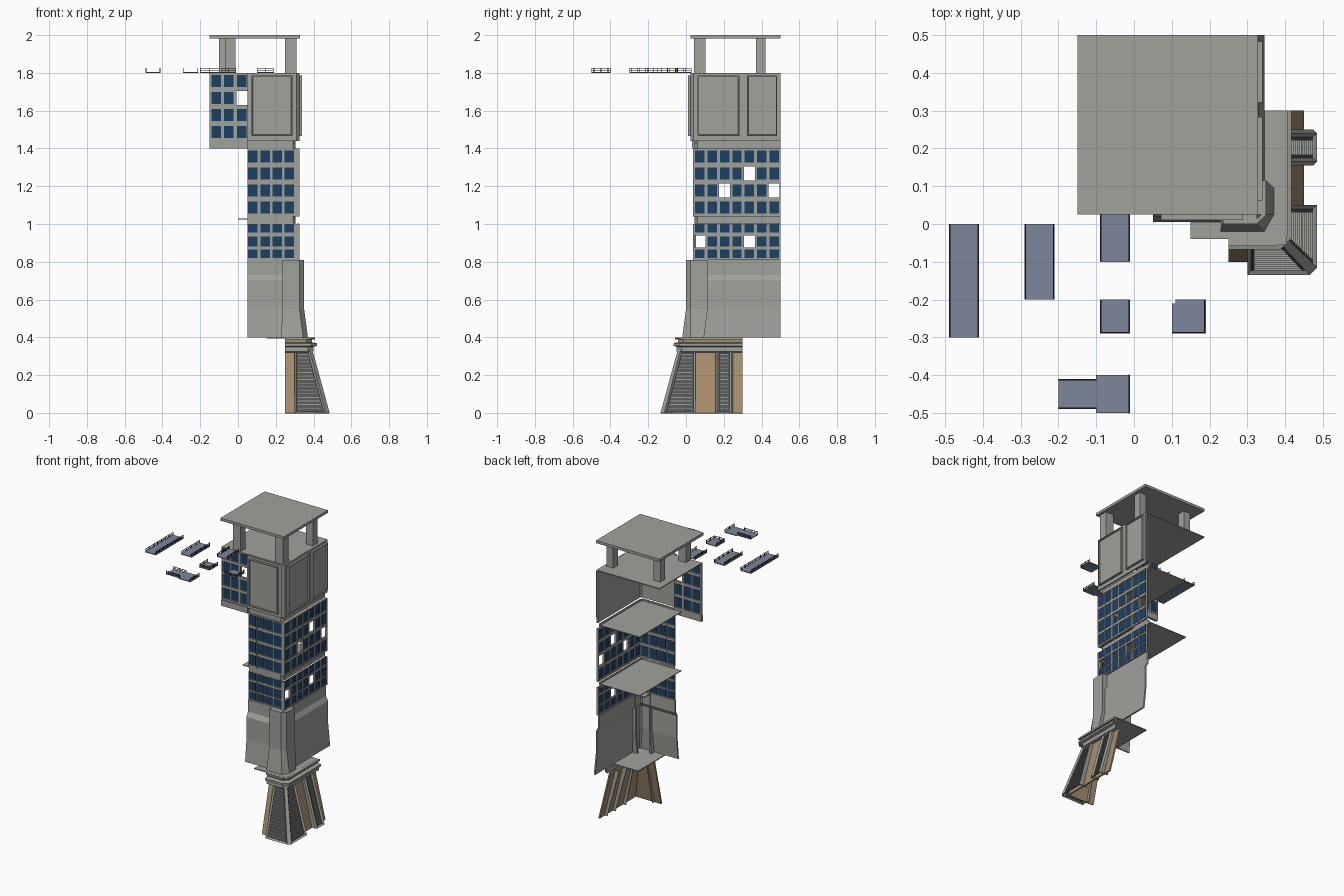
import bpy, bmesh
from mathutils import Vector

if "Cube" in bpy.data.objects:
    bpy.data.objects.remove(bpy.data.objects["Cube"])


def material(name, rgb):
    m = bpy.data.materials.new(name)
    m.diffuse_color = (*rgb, 1)
    m.use_nodes = True
    m.node_tree.nodes["Principled BSDF"].inputs["Base Color"].default_value = m.diffuse_color
    return m


GREY = material("concrete grey", (0.35, 0.36, 0.33))
BLUE = material("window blue", (0.012, 0.05, 0.125))
TAN = material("tan stone", (0.38, 0.27, 0.155))
DARK = material("grille dark grey", (0.09, 0.095, 0.09))
SLATE = material("balcony slate blue", (0.20, 0.24, 0.33))
RAIL = material("rail charcoal", (0.03, 0.03, 0.035))


def finish(name, bm, mats):
    me = bpy.data.meshes.new(name)
    bm.to_mesh(me)
    bm.free()
    for m in mats:
        me.materials.append(m)
    ob = bpy.data.objects.new(name, me)
    bpy.context.collection.objects.link(ob)
    return ob


def add_box(bm, a, b, mi=0):
    vs = bmesh.ops.create_cube(bm, size=1)["verts"]
    for v in vs:
        v.co = Vector([(a[i] + b[i]) / 2 + v.co[i] * abs(b[i] - a[i]) for i in range(3)])
    faces = {f for v in vs for f in v.link_faces}
    for f in faces:
        f.material_index = mi
    return faces


def box(name, a, b, mat):
    bm = bmesh.new()
    add_box(bm, a, b)
    return finish(name, bm, [mat])


def loft(name, rings, mat, thick=0.01, panels=None):
    """Open wall lofted through rings of (z, plan path); chosen spans get inset grilles."""
    bm = bmesh.new()
    rows = [[bm.verts.new((x, y, z)) for x, y in path] for z, path in rings]
    picked = []
    for r0, r1 in zip(rows, rows[1:]):
        for i in range(len(r0) - 1):
            f = bm.faces.new((r0[i], r0[i + 1], r1[i + 1], r1[i]))
            if panels and i in panels:
                picked.append(f)
    bm.normal_update()
    if picked:
        bmesh.ops.inset_individual(bm, faces=picked, thickness=0.014, depth=-0.01)
        for f in picked:
            f.material_index = 1
    ob = finish(name, bm, [mat, DARK])
    if thick:
        s = ob.modifiers.new("thickness", "SOLIDIFY")
        s.thickness, s.offset = thick, -1
    return ob


def corner(x0, xo, yend, ch=0.015):
    """Plan path round the front right corner, mirrored on its diagonal."""
    yo = 0.35 - xo
    return [(x0, yo), (xo - ch, yo), (xo, yo + ch), (xo, yend)]


# Tapered base: tan walls behind grilled piers
loft("base_stone_wall", [(0, [(0.25, -0.10), (0.45, -0.10), (0.45, 0.3)]),
                         (0.33, [(0.25, -0.02), (0.37, -0.02), (0.37, 0.3)])], TAN)
low = [(0.30, -0.07), (0.30, -0.135), (0.465, -0.135), (0.485, -0.115), (0.485, 0.05), (0.42, 0.05)]
top = [(0.30, 0.0), (0.30, -0.045), (0.38, -0.045), (0.395, -0.03), (0.395, 0.05), (0.35, 0.05)]
loft("corner_pier", [(0, low), (0.33, top)], GREY, 0.006, {1, 3})
low = [(0.42, 0.155), (0.475, 0.155), (0.485, 0.165), (0.485, 0.24), (0.475, 0.25), (0.42, 0.25)]
loft("side_pier", [(0, low), (0.33, [(x - 0.09, y) for x, y in low])], GREY, 0.006, {2})


# Louvres across the pier grilles
def louvres(name, count, bar):
    bm = bmesh.new()
    for i in range(count):
        t = 0.07 + 0.86 * i / (count - 1)
        z = 0.33 * t
        add_box(bm, *bar(t, z))
    finish(name, bm, [GREY])


louvres("corner_front_louvres", 16, lambda t, z: (
    (0.318, -0.130 + 0.09 * t, z), (0.449 - 0.085 * t, -0.122 + 0.09 * t, z + 0.004)))
louvres("corner_side_louvres", 16, lambda t, z: (
    (0.472 - 0.09 * t, -0.099 + 0.085 * t, z), (0.480 - 0.09 * t, 0.032, z + 0.004)))
louvres("side_pier_louvres", 16, lambda t, z: (
    (0.472 - 0.09 * t, 0.182, z), (0.480 - 0.09 * t, 0.223, z + 0.004)))

# Cornice above the base
prof = [(0.32, 0.385), (0.325, 0.40), (0.35, 0.40), (0.355, 0.417), (0.368, 0.417), (0.373, 0.40), (0.375, 0.38)]
loft("base_cornice", [(z, corner(0.25, x, 0.3, 0.03)) for z, x in prof], GREY)
loft("cornice_stripe", [(z, corner(0.25, 0.393, 0.3, 0.03)) for z in (0.37, 0.392)], TAN)
loft("cornice_cap", [(z, corner(0.25, 0.408, 0.3, 0.03)) for z in (0.388, 0.4)], GREY)
box("base_floor", (0.15, -0.04, 0.394), (0.39, 0.3, 0.4), GREY)
box("base_floor_edge", (0.25, -0.055, 0.394), (0.405, 0.3, 0.3995), GREY)

# Flared lower storey with corner buttress
prof = [(0.4, 0.345), (0.55, 0.33), (0.70, 0.33), (0.73, 0.313), (0.81, 0.313)]
loft("lower_wall", [(z, corner(0.05, x, 0.5)) for z, x in prof], GREY)


def buttress(e):
    return [(0.235 - e / 3, 0.05), (0.235 - e / 3, -e), (0.325 + e, -e), (0.35 + e, 0.025 + e - e),
            (0.35 + e, 0.115 - e), (0.30, 0.115 - e)]


loft("corner_buttress", [(0.4, buttress(0.02)), (0.55, buttress(0)), (0.81, buttress(0))], GREY)
box("buttress_cap", (0.235, 0.004, 0.804), (0.325, 0.115, 0.81), GREY)
box("buttress_cap_side", (0.3, 0.025, 0.804), (0.349, 0.114, 0.8095), GREY)


# Window walls: bars, trim plates and glass, with some cells left open
def window_wall(name, side, pos, u0, u1, z0, z1, cols, rows, holes=()):
    bm = bmesh.new()

    def put(ua, ub, za, zb, d0, d1, mi=0):
        if side:
            add_box(bm, (pos - d1, ua, za), (pos - d0, ub, zb), mi)
        else:
            add_box(bm, (ua, pos + d0, za), (ub, pos + d1, zb), mi)

    half = 0.029
    edges = [u0] + [v for c in cols for v in (c - half, c + half)] + [u1]
    for a, b in zip(edges[::2], edges[1::2]):
        if b > a:
            put(a, b, z0, z1, 0, 0.016)
    levels = [z0] + [v for c, h in rows for v in (c - h / 2 - 0.004, c + h / 2 + 0.004)] + [z1]
    for a, b in zip(levels[::2], levels[1::2]):
        if b > a:
            put(u0, u1, a, b, 0.001, 0.015)
    for i, c in enumerate(cols):
        for j, (zc, h) in enumerate(rows):
            if (i, j) not in holes:
                put(c - half, c + half, zc - h / 2 - 0.004, zc + h / 2 + 0.004, 0.006, 0.01)
                put(c - 0.025, c + 0.025, zc - h / 2, zc + h / 2, 0.004, 0.012, 1)
    finish(name, bm, [GREY, BLUE])


front_cols = [0.079 + 0.0645 * i for i in range(4)]
side_cols = [0.0735 + 0.0655 * i for i in range(7)]
small = [(0.8425, 0.045), (0.9075, 0.055), (0.9775, 0.045)]
tall = [(1.0875 + 0.09 * i, 0.065) for i in range(4)]
high = [(z + 0.4, h) for z, h in tall]
for label, z0, z1, rows, holes in (("lower", 0.81, 1.0, small, {(0, 1), (4, 1)}),
                                   ("middle", 1.04, 1.4, tall, {(4, 2), (2, 1), (6, 1)})):
    window_wall(label + "_front_windows", False, 0.038, 0.05, 0.309, z0, z1, front_cols, rows)
    window_wall(label + "_side_windows", True, 0.325, 0.038, 0.5, z0, z1, side_cols, rows, holes)
window_wall("overhang_windows", False, 0.038, -0.15, 0.05, 1.44, 1.8, [-0.115, -0.05, 0.0205], high, {(2, 2)})

# Recessed bands and floors between the storeys
for label, z in (("lower", 1.0), ("upper", 1.4)):
    loft(label + "_band", [(z, corner(0.05, 0.305, 0.5)), (z + 0.04, corner(0.05, 0.305, 0.5))], GREY)
    box(label + "_floor", (0.0, 0.05, z + 0.025), (0.30, 0.5, z + 0.03), GREY)
box("overhang_band", (-0.15, 0.032, 1.4), (0.05, 0.05, 1.44), GREY)

# Plain upper storey with raised, inset panels
loft("upper_wall", [(1.44, corner(0.05, 0.325, 0.5)), (1.8, corner(0.05, 0.325, 0.5))], GREY)
box("upper_deck", (-0.15, 0.04, 1.794), (0.315, 0.5, 1.8), GREY)


def panel(name, a, b, direction):
    bm = bmesh.new()
    faces = add_box(bm, a, b)
    bm.normal_update()
    out = [f for f in faces if f.normal.dot(Vector(direction)) > 0.9]
    bmesh.ops.inset_individual(bm, faces=out, thickness=0.008, depth=0)
    bmesh.ops.inset_individual(bm, faces=out, thickness=0.003, depth=-0.008)
    finish(name, bm, [GREY])


panel("front_panel", (0.072, 0.01, 1.465), (0.288, 0.026, 1.785), (0, -1, 0))
for n, (y0, y1) in enumerate(((0.062, 0.283), (0.322, 0.483))):
    panel(f"side_panel_{n + 1}", (0.324, y0, 1.465), (0.34, y1, 1.785), (1, 0, 0))

# Roof slab on four columns
box("roof_slab", (-0.15, 0.025, 1.982), (0.328, 0.5, 2.0), GREY)
for n, (x, y, s) in enumerate(((0.28, 0.072, 0.06), (-0.04, 0.07, 0.055), (0.28, 0.395, 0.05), (-0.075, 0.395, 0.05))):
    box(f"roof_column_{n + 1}", (x - s / 2, y - s / 2, 1.8), (x + s / 2, y + s / 2, 1.982), GREY)


# Loose balcony pieces with thin railings
def balcony(name, plates, rails):
    bm = bmesh.new()
    for x0, y0, x1, y1 in plates:
        add_box(bm, (x0, y0, 1.8), (x1, y1, 1.805))
    r = 0.0015
    for x0, y0, x1, y1 in rails:
        for z in (1.812, 1.822):
            add_box(bm, (x0 - r, y0 - r, z - r), (x1 + r, y1 + r, z + r), 1)
        count = max(1, round((abs(x1 - x0) + abs(y1 - y0)) / 0.045))
        for i in range(count + 1):
            x, y = x0 + (x1 - x0) * i / count, y0 + (y1 - y0) * i / count
            add_box(bm, (x - r, y - r, 1.803), (x + r, y + r, 1.825), 1)
    finish(name, bm, [SLATE, RAIL])


def strip(name, x0, x1, y0, y1, front=False):
    rails = [(x, y0 + 0.003, x, y1 - 0.003) for x in (x0 + 0.003, x1 - 0.003)]
    if front:
        rails.append((x0 + 0.003, y0 + 0.003, x1 - 0.003, y0 + 0.003))
    balcony(name, [(x0, y0, x1, y1)], rails)


strip("long_balcony", -0.49, -0.41, -0.3, 0.0)
strip("medium_balcony", -0.29, -0.21, -0.2, 0.0)
strip("short_balcony", -0.09, -0.01, -0.1, 0.03)
strip("end_balcony", -0.09, -0.01, -0.29, -0.2, True)
balcony("corner_balcony", [(0.1, -0.29, 0.19, -0.21), (0.11, -0.21, 0.19, -0.2)],
        [(0.187, -0.287, 0.187, -0.203), (0.103, -0.287, 0.187, -0.287)])
balcony("tee_balcony", [(-0.1, -0.5, -0.01, -0.4), (-0.2, -0.49, -0.1, -0.41)],
        [(-0.2, -0.487, -0.1, -0.487), (-0.2, -0.413, -0.1, -0.413), (-0.013, -0.5, -0.013, -0.4)])
